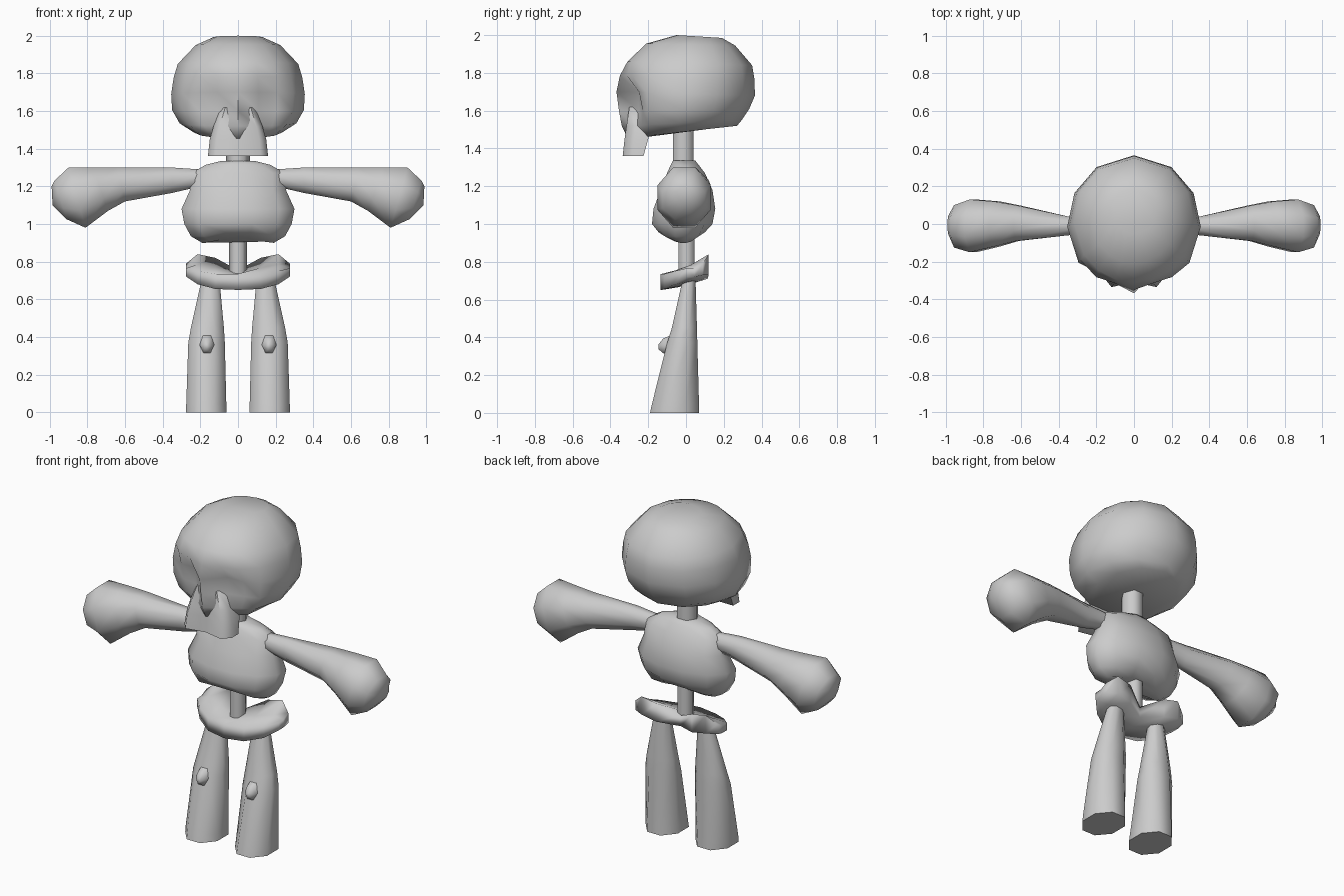
import bpy, bmesh, math
from math import sin, cos, radians, pi

if "Cube" in bpy.data.objects:
    bpy.data.objects.remove(bpy.data.objects["Cube"])

bone = bpy.data.materials.new("bone_grey")
bone.diffuse_color = (0.6, 0.6, 0.6, 1)
bone.use_nodes = True
bone.node_tree.nodes["Principled BSDF"].inputs["Base Color"].default_value = bone.diffuse_color


def loft(name, rings, mirror=False, sharp=75):
    """Skin a stack of equal-length rings, close both ends."""
    bm = bmesh.new()
    vs = [[bm.verts.new(p) for p in r] for r in rings]
    n = len(rings[0])
    for a, b in zip(vs, vs[1:]):
        for i in range(n):
            j = (i + 1) % n
            bm.faces.new((a[i], a[j], b[j], b[i]))
    bm.faces.new(vs[0])
    bm.faces.new(vs[-1])
    bmesh.ops.recalc_face_normals(bm, faces=bm.faces)
    me = bpy.data.meshes.new(name)
    bm.to_mesh(me)
    bm.free()
    me.polygons.foreach_set("use_smooth", [True] * len(me.polygons))
    me.set_sharp_from_angle(angle=radians(sharp))
    me.materials.append(bone)
    ob = bpy.data.objects.new(name, me)
    bpy.context.collection.objects.link(ob)
    if mirror:
        ob.modifiers.new("Mirror", 'MIRROR').use_mirror_merge = False
    return ob


def oval(x0, x1, y0, y1, z, n=8):
    """Horizontal ring filling a box, flat side forward."""
    k = 1 / cos(pi / n)
    pts = []
    for i in range(n):
        a = 2 * pi * (i + 0.5) / n
        pts.append(((x0 + x1) / 2 + (x1 - x0) / 2 * k * sin(a),
                    (y0 + y1) / 2 - (y1 - y0) / 2 * k * cos(a), z))
    return pts


# Skull: closer spaced points at the face, eye sockets pressed in
half = [0, 18, 36, 56, 88, 117, 146, 180]
angles = half + [-a for a in half[-2:0:-1]]
skull_rows = [  # z front, z back, half width, y front, y back, dents
    (2.00, 1.985, .13, -.05, .19, 0, 0),
    (1.955, 1.945, .225, -.21, .26, 0, 0),
    (1.86, 1.84, .32, -.31, .35, 0, 0),
    (1.785, 1.77, .342, -.35, .362, .02, .0),
    (1.70, 1.68, .355, -.368, .365, .10, .05),
    (1.60, 1.61, .35, -.355, .335, .09, .06),
    (1.52, 1.55, .31, -.34, .295, .05, .05),
    (1.455, 1.52, .235, -.31, .27, .05, .05),
]
rings = []
for zf, zb, rx, yf, yb, d1, d2 in skull_rows:
    ring = []
    for a in angles:
        t = (1 - cos(radians(a))) / 2
        y = yf + (yb - yf) * t
        y += {18: d1, 36: d2}.get(abs(a), 0)
        ring.append((rx * sin(radians(a)), y, zf + (zb - zf) * t))
    rings.append(ring)
loft("skull", rings)

# Upper jaw: short block with two bulging front corners
jaw = []
for z, w, f, b in [(1.62, .09, -.30, -.16), (1.52, .13, -.315, -.18),
                   (1.45, .15, -.325, -.20), (1.36, .16, -.335, -.225)]:
    jaw.append([(-w, b, z), (-w, f + .05, z), (-w * .75, f, z), (0, f + .025, z),
                (w * .75, f, z), (w, f + .05, z), (w, b, z)])
loft("upper_jaw", jaw)

# Neck and spine: thin six sided columns
loft("neck", [oval(-.055, .055, -.07, .04, z, 6) for z in (1.28, 1.5)])
loft("spine", [oval(-.042, .042, -.04, .045, z, 6) for z in (.72, 1.0)])

# Rib cage: stacked rings, underside split into two lobes
ribs = []
for z, w, f, b in [(1.335, .09, -.07, .05), (1.315, .17, -.08, .065),
                   (1.27, .25, -.10, .10), (1.18, .255, -.135, .14),
                   (1.08, .30, -.172, .155), (1.0, .285, -.18, .14),
                   (.935, .25, -.145, .10), (.90, .19, -.07, .04)]:
    ring = oval(-w, w, f, b, z, 12)
    if z < .98:
        ring = [(x, y, q + .035 * max(0, 1 - abs(x) / .17)) for x, y, q in ring]
    ribs.append(ring)
loft("rib_cage", ribs)

# Arms: club shaped, mirrored
arm = []
for xt, xb, zt, zb, f, b in [(.20, .20, 1.29, 1.20, -.05, .04),
                             (.35, .35, 1.30, 1.165, -.06, .04),
                             (.64, .60, 1.30, 1.12, -.09, .10),
                             (.77, .69, 1.30, 1.07, -.12, .12),
                             (.90, .81, 1.30, .98, -.15, .13),
                             (.975, .91, 1.23, 1.025, -.125, .10),
                             (.99, .985, 1.20, 1.10, -.05, .04)]:
    arm.append([(xb + (xt - xb) * (z - zb) / (zt - zb), y, z)
                for y, z, _ in oval(f, b, zb, zt, 0)])
loft("arm", arm, mirror=True)

# Pelvis: tilted crescent with raised rear wings
side = [(.275, 0, .72, .765, .09, .73, .79), (.215, -.06, .68, .75, .12, .73, .84),
        (.12, -.115, .655, .735, .115, .71, .82), (0, -.135, .65, .735, .05, .69, .755)]
pelvis = []
for x, f, fb, ft, b, bb, bt in [(-s[0], *s[1:]) for s in side] + side[-2::-1]:
    m = (f + b) / 2
    pelvis.append([(x, f, fb), (x, f, ft), (x, m, (ft + bt) / 2 - .01),
                   (x, b, bt), (x, b, bb), (x, m, (fb + bb) / 2 - .005)])
loft("pelvis", pelvis, sharp=100)

# Legs: flared towards the ground, mirrored
loft("leg", [oval(*r) for r in [(.06, .275, -.19, .07, 0),
                                (.062, .275, -.182, .069, .04),
                                (.07, .264, -.10, .06, .37),
                                (.075, .25, -.075, .058, .45),
                                (.10, .19, -.015, .05, .72)]], mirror=True)

# Kneecaps: small blunt bumps on the front of the legs, mirrored
knee = []
for r, y, z in [(.045, -.08, .36), (.035, -.12, .355), (.012, -.145, .35)]:
    knee.append([(.165 + r * cos(i * pi / 3), y, z + 1.3 * r * sin(i * pi / 3))
                 for i in range(6)])
loft("kneecap", knee, mirror=True)
